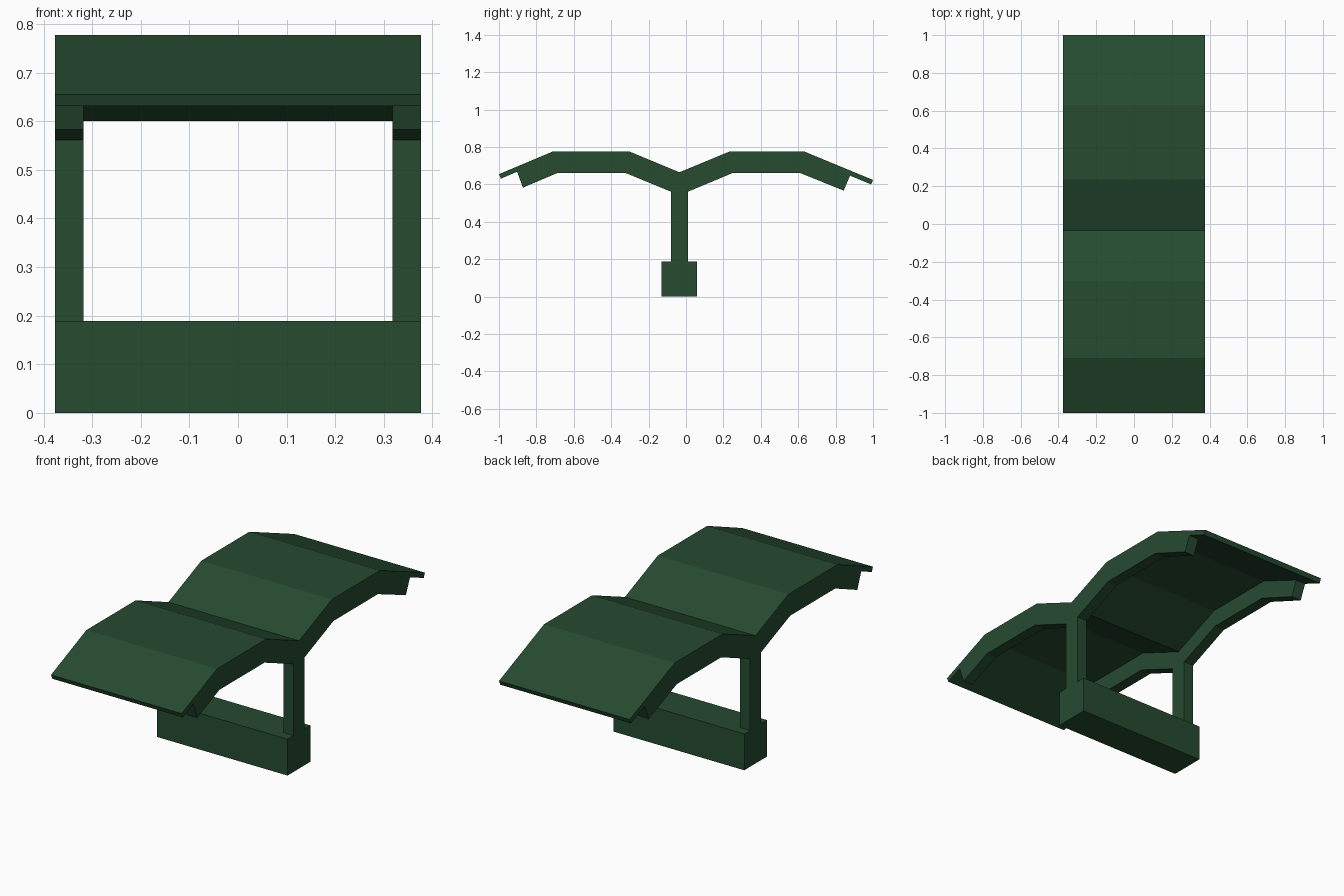
import bpy, bmesh

if "Cube" in bpy.data.objects:
    bpy.data.objects.remove(bpy.data.objects["Cube"])

green = bpy.data.materials.new("dark green paint")
green.diffuse_color = (0.019, 0.07, 0.03, 1)
green.use_nodes = True
green.node_tree.nodes["Principled BSDF"].inputs["Base Color"].default_value = green.diffuse_color


def extrude_profile(name, points, x0, x1):
    """Extrude a closed (y, z) outline from x0 to x1."""
    bm = bmesh.new()
    face = bm.faces.new([bm.verts.new((x0, y, z)) for y, z in points])
    ext = bmesh.ops.extrude_face_region(bm, geom=[face])
    verts = [v for v in ext["geom"] if isinstance(v, bmesh.types.BMVert)]
    bmesh.ops.translate(bm, verts=verts, vec=(x1 - x0, 0, 0))
    bmesh.ops.recalc_face_normals(bm, faces=bm.faces)
    mesh = bpy.data.meshes.new(name)
    bm.to_mesh(mesh)
    bm.free()
    mesh.materials.append(green)
    obj = bpy.data.objects.new(name, mesh)
    bpy.context.collection.objects.link(obj)
    return obj


HALF = 0.376   # half width of the shelter
INNER = 0.318  # inner side of the posts and arms

# Thin folded roof sheet
roof_top = [(-1, 0.655), (-0.71, 0.777), (-0.305, 0.777), (-0.035, 0.665),
            (0.235, 0.777), (0.63, 0.777), (1, 0.624)]
roof_under = [(-0.99, 0.631), (-0.705, 0.752), (-0.31, 0.752), (-0.035, 0.638),
              (0.24, 0.752), (0.625, 0.752), (0.99, 0.60)]
extrude_profile("roof", roof_top + roof_under[::-1], -HALF, HALF)

# Post with two branching arms following the underside of the roof
frame = [(-0.903, 0.668)] + roof_under[1:-1] + [
    (0.877, 0.647), (0.843, 0.567), (0.613, 0.66), (0.247, 0.66),
    (0.01, 0.561), (0.01, 0.189), (-0.08, 0.189), (-0.08, 0.561),
    (-0.32, 0.66), (-0.69, 0.66), (-0.872, 0.583)]
extrude_profile("right_frame", frame, INNER, HALF)
extrude_profile("left_frame", frame, -HALF, -INNER)

# Solid base beam
base = [(-0.13, 0), (0.058, 0), (0.058, 0.189), (-0.13, 0.189)]
extrude_profile("base", base, -HALF, HALF)
